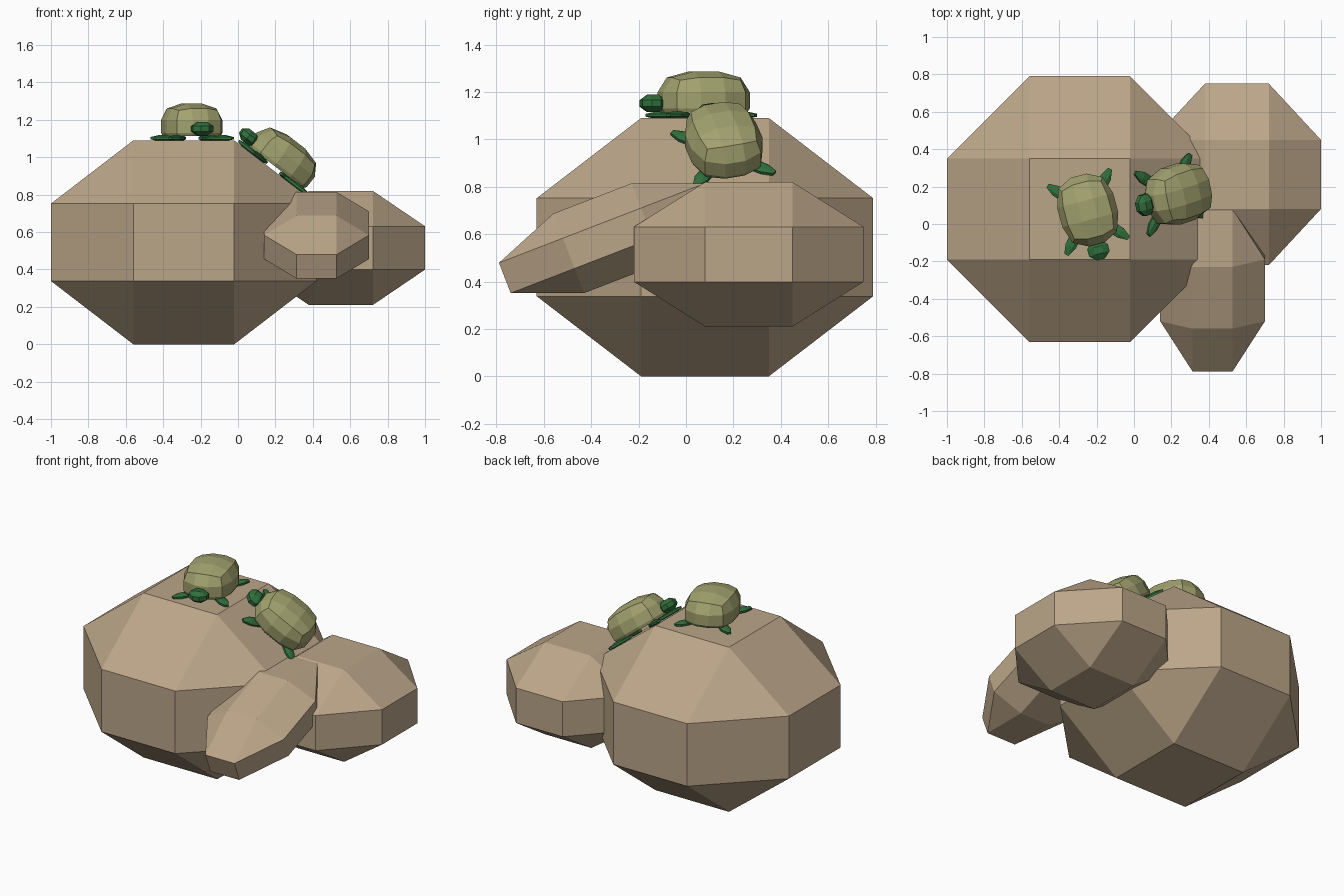
import bpy, bmesh
from math import radians, cos, sin, atan2
from mathutils import Matrix, Vector

if "Cube" in bpy.data.objects:
    bpy.data.objects.remove(bpy.data.objects["Cube"])


def material(name, rgb):
    m = bpy.data.materials.new(name)
    m.diffuse_color = (*rgb, 1)
    m.use_nodes = True
    m.node_tree.nodes["Principled BSDF"].inputs["Base Color"].default_value = m.diffuse_color
    return m


ROCK = material("stone", (0.50, 0.38, 0.25))
SHELL = material("shell_olive", (0.36, 0.36, 0.16))
SKIN = material("skin_green", (0.03, 0.16, 0.045))


def chamfered(name, centre, half, mat, rot=None, flat=0.38, segments=1,
              parent=None, floor=None):
    """Heavily bevelled cube, scaled to the half sizes and placed."""
    bm = bmesh.new()
    bmesh.ops.create_cube(bm, size=2)
    bmesh.ops.bevel(bm, geom=bm.edges[:], offset=1 - flat, offset_type='OFFSET',
                    segments=segments, profile=0.5, affect='EDGES')
    bmesh.ops.scale(bm, vec=half, verts=bm.verts)
    if floor is not None:
        # slice off the underside flat
        cut = bmesh.ops.bisect_plane(bm, geom=bm.verts[:] + bm.edges[:] + bm.faces[:],
                                     plane_co=(0, 0, floor), plane_no=(0, 0, -1),
                                     clear_outer=True)
        rim = [e for e in cut["geom_cut"] if isinstance(e, bmesh.types.BMEdge)]
        bmesh.ops.contextual_create(bm, geom=rim)
    m = Matrix.Translation(centre) @ (rot or Matrix())
    bm.transform((parent or Matrix()) @ m)
    bmesh.ops.recalc_face_normals(bm, faces=bm.faces)
    mesh = bpy.data.meshes.new(name)
    bm.to_mesh(mesh)
    bm.free()
    mesh.materials.append(mat)
    ob = bpy.data.objects.new(name, mesh)
    bpy.context.collection.objects.link(ob)
    return ob


def turtle(name, place):
    """Small turtle facing local +x, resting on local z = 0."""
    chamfered(name + "_shell", (-0.01, 0, 0.075), (0.19, 0.155, 0.122), SHELL,
              flat=0.28, segments=2, parent=place, floor=-0.052)
    chamfered(name + "_head", (0.212, 0, 0.062), (0.052, 0.057, 0.037), SKIN,
              parent=place)
    # four flippers splayed diagonally
    for fx, end in ((1, "front"), (-1, "back")):
        for sy, side in ((1, "left"), (-1, "right")):
            chamfered(f"{name}_{end}_{side}_flipper",
                      (0.131 * fx, 0.118 * sy, 0.012), (0.082, 0.03, 0.016), SKIN,
                      rot=Matrix.Rotation(atan2(sy * 0.9, fx), 4, 'Z'), parent=place)


# Rocks
chamfered("large_rock", (-0.29, 0.08, 0.545), (0.71, 0.71, 0.545), ROCK)
chamfered("side_rock", (0.55, 0.265, 0.515), (0.45, 0.485, 0.305), ROCK)
chamfered("tilted_rock", (0.42, -0.33, 0.583), (0.28, 0.466, 0.18), ROCK,
          rot=Matrix.Rotation(radians(21.1), 4, 'X'))

# Turtle on the flat top
turtle("top_turtle", Matrix.Translation((-0.245, 0.065, 1.09))
       @ Matrix.Rotation(radians(-75), 4, 'Z'))

# Turtle climbing the right slope
turtle("slope_turtle", Matrix.Translation((0.182, 0.157, 0.934))
       @ Matrix.Rotation(radians(37.7), 4, 'Y')
       @ Matrix.Rotation(radians(195), 4, 'Z'))
